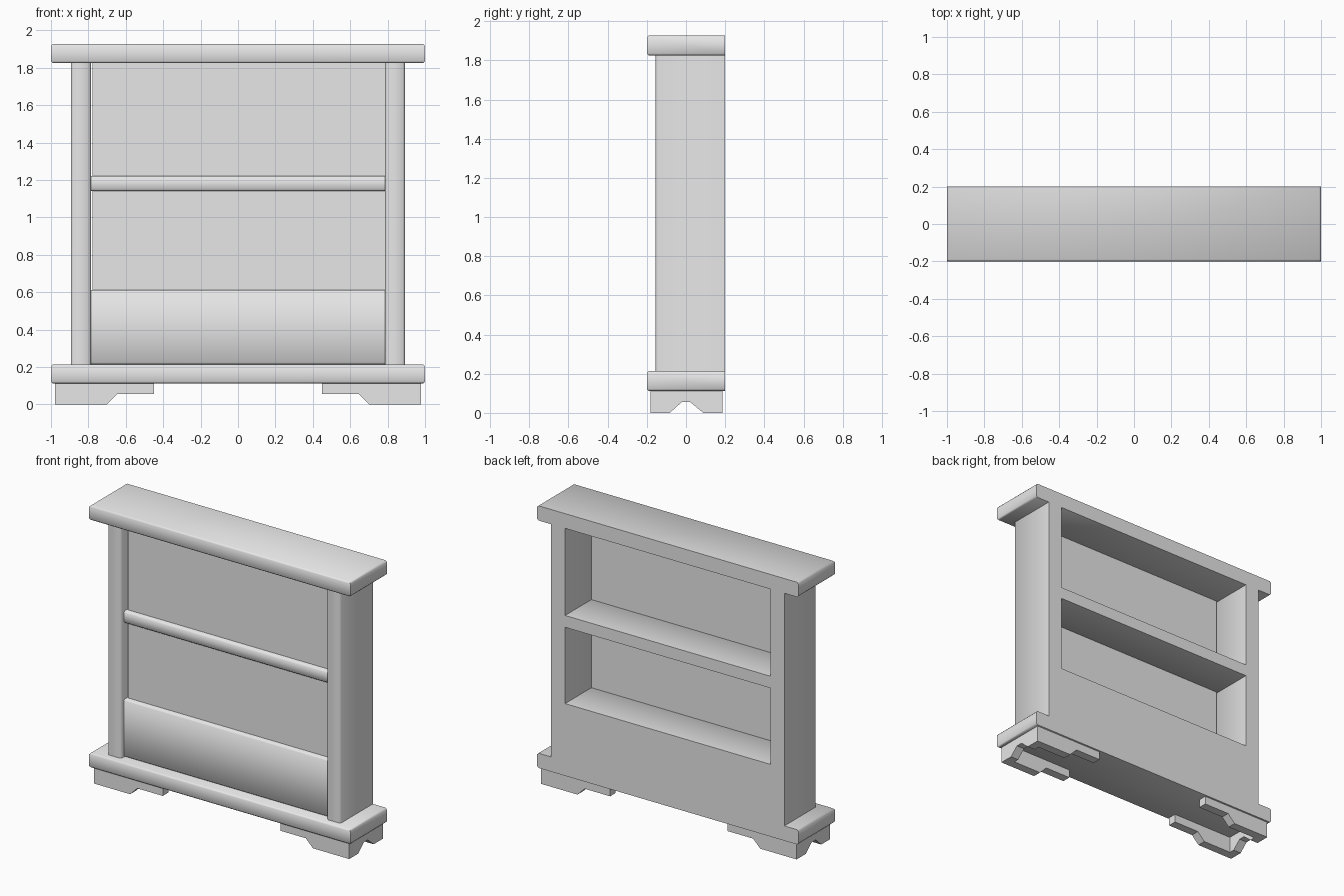
import bpy, bmesh, math
from mathutils import Vector

cube = bpy.data.objects.get("Cube")
if cube:
    bpy.data.objects.remove(cube, do_unlink=True)

grey = bpy.data.materials.new("plain_grey")
grey.use_nodes = True
grey.diffuse_color = (0.8, 0.8, 0.8, 1)
grey.node_tree.nodes["Principled BSDF"].inputs["Base Color"].default_value = (0.8, 0.8, 0.8, 1)


def finish(name, bm, smooth=False):
    bmesh.ops.recalc_face_normals(bm, faces=bm.faces)
    mesh = bpy.data.meshes.new(name)
    bm.to_mesh(mesh)
    bm.free()
    mesh.materials.append(grey)
    obj = bpy.data.objects.new(name, mesh)
    bpy.context.collection.objects.link(obj)
    if smooth:
        bpy.ops.object.select_all(action='DESELECT')
        obj.select_set(True)
        bpy.context.view_layer.objects.active = obj
        bpy.ops.object.shade_smooth_by_angle(angle=math.radians(50))
    return obj


def box(name, low, high, rule=None, width=0.01):
    """Box between two corners; edges picked by rule(midpoint, direction) are chamfered."""
    low, high = Vector(low), Vector(high)
    size, centre = high - low, (low + high) / 2
    bm = bmesh.new()
    bmesh.ops.create_cube(bm, size=1)
    for v in bm.verts:
        v.co = centre + v.co * size
    if rule:
        picked = []
        for e in bm.edges:
            a, b = (v.co for v in e.verts)
            if rule((a + b) / 2, (b - a).normalized()):
                picked.append(e)
        bmesh.ops.bevel(bm, geom=picked, offset=width, segments=1, affect='EDGES')
    return finish(name, bm, rule is not None)


def prism(name, profile, start, end, place):
    """Extrude a profile; place(u, z, depth) maps it into space."""
    bm = bmesh.new()
    face = bm.faces.new([bm.verts.new(place(u, z, start)) for u, z in profile])
    moved = bmesh.ops.extrude_face_region(bm, geom=[face])["geom"]
    shift = Vector(place(0, 0, end)) - Vector(place(0, 0, start))
    bmesh.ops.translate(bm, vec=shift, verts=[g for g in moved if isinstance(g, bmesh.types.BMVert)])
    return finish(name, bm)


BACK, POST_FRONT, INNER, OUTER = 0.2, -0.155, 0.786, 0.893
BASE_LOW, BASE_TOP, CAP_LOW, CAP_TOP = 0.112, 0.214, 1.825, 1.927


# Cap and base slabs, chamfered on all but the back and the upright corners
def slab_rule(mid, way):
    return mid.y < BACK - 0.01 and abs(way.z) < 0.5


box("top_slab", (-1, -0.2, CAP_LOW), (1, BACK, CAP_TOP), slab_rule)
box("base_slab", (-1, -0.2, BASE_LOW), (1, BACK, BASE_TOP), slab_rule)


# Side posts, chamfered on the front uprights
def post_rule(mid, way):
    return mid.y < POST_FRONT + 0.01 and abs(way.z) > 0.5


for side, sx in (("left", 1), ("right", -1)):
    xs = sorted((sx * INNER, sx * OUTER))
    box(side + "_post", (xs[0], POST_FRONT, BASE_TOP), (xs[1], BACK, CAP_LOW), post_rule, 0.012)


# Shelf and lower box, chamfered on the long front edges
def front_rule(mid, way):
    return mid.y < -0.1 and abs(way.x) > 0.5


box("middle_shelf", (-INNER, -0.125, 1.14), (INNER, BACK, 1.222), front_rule)
box("lower_box", (-INNER, -0.125, BASE_TOP), (INNER, BACK, 0.612), front_rule)

# Thin divider panels, open both in front and behind
for name, low, high in (("lower_panel", 0.612, 1.14), ("upper_panel", 1.222, CAP_LOW)):
    box(name, (-0.778, -0.092, low), (INNER, -0.088, high))

# Bracket feet: a notched end board with a front and a back arm
FOOT_FRONT, FOOT_BACK, THICK = -0.18, 0.187, 0.06
END_X = 0.978
arm = [(END_X - THICK, 0), (0.7, 0), (0.645, 0.055), (0.45, 0.055),
       (0.45, BASE_LOW), (END_X - THICK, BASE_LOW)]
end = [(FOOT_FRONT, 0), (-0.083, 0), (-0.022, 0.055), (0.022, 0.055), (0.088, 0),
       (FOOT_BACK, 0), (FOOT_BACK, BASE_LOW), (FOOT_FRONT, BASE_LOW)]
for side, sx in (("left", 1), ("right", -1)):
    prism(side + "_foot_end", end, END_X - THICK, END_X, lambda u, z, d: (sx * d, u, z))
    for where, y in (("front", FOOT_FRONT), ("back", FOOT_BACK - THICK)):
        prism(side + "_foot_" + where, arm, y, y + THICK, lambda u, z, d: (sx * u, d, z))
